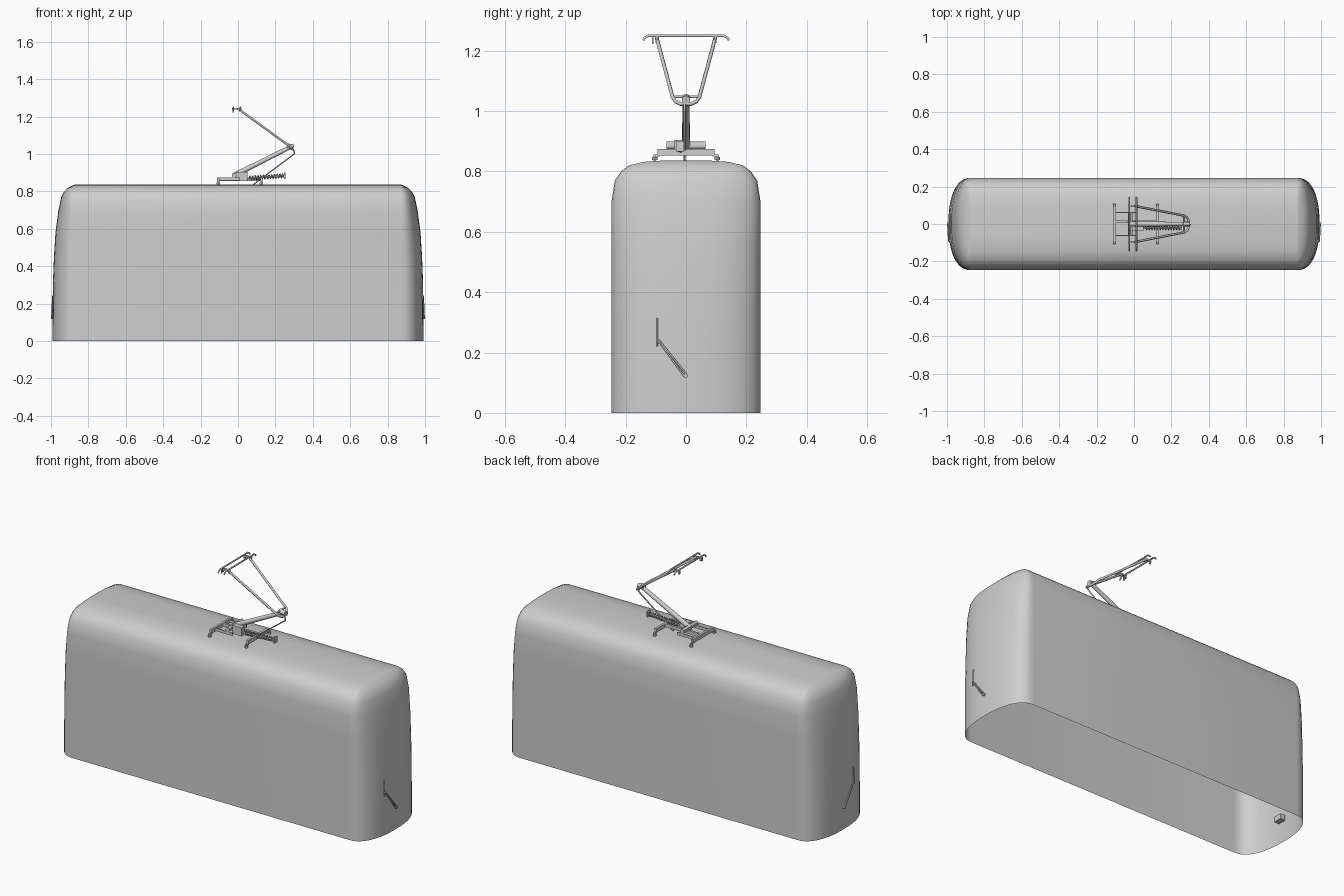
import bpy
import bmesh
import math
from mathutils import Vector

cube = bpy.data.objects.get("Cube")
if cube:
    bpy.data.objects.remove(cube, do_unlink=True)

grey = bpy.data.materials.new("plain grey")
grey.use_nodes = True
grey.diffuse_color = (0.62, 0.62, 0.62, 1)
grey.node_tree.nodes["Principled BSDF"].inputs["Base Color"].default_value = grey.diffuse_color


def finish(name, bm, smooth=True):
    mesh = bpy.data.meshes.new(name)
    bm.to_mesh(mesh)
    bm.free()
    obj = bpy.data.objects.new(name, mesh)
    bpy.context.collection.objects.link(obj)
    mesh.materials.append(grey)
    if smooth:
        bpy.ops.object.select_all(action="DESELECT")
        obj.select_set(True)
        bpy.context.view_layer.objects.active = obj
        bpy.ops.object.shade_smooth_by_angle(angle=math.radians(30))
    return obj


def box(name, centre, size):
    bm = bmesh.new()
    bmesh.ops.create_cube(bm, size=1)
    bmesh.ops.scale(bm, vec=size, verts=bm.verts)
    bmesh.ops.translate(bm, vec=centre, verts=bm.verts)
    return finish(name, bm, False)


def cylinder(name, start, end, r1, r2=None, sides=12):
    start, end = Vector(start), Vector(end)
    axis = end - start
    bm = bmesh.new()
    bmesh.ops.create_cone(bm, cap_ends=True, segments=sides, radius1=r1,
                          radius2=r1 if r2 is None else r2, depth=axis.length)
    bmesh.ops.rotate(bm, verts=bm.verts, cent=(0, 0, 0),
                     matrix=axis.to_track_quat("Z", "Y").to_matrix())
    bmesh.ops.translate(bm, vec=(start + end) / 2, verts=bm.verts)
    return finish(name, bm)


def tube(name, points, radius):
    curve = bpy.data.curves.new(name, "CURVE")
    curve.dimensions = "3D"
    curve.bevel_depth = radius
    curve.bevel_resolution = 1
    curve.use_fill_caps = True
    spline = curve.splines.new("POLY")
    spline.points.add(len(points) - 1)
    for p, co in zip(spline.points, points):
        p.co = (*co, 1)
    obj = bpy.data.objects.new(name, curve)
    bpy.context.collection.objects.link(obj)
    curve.materials.append(grey)
    return obj


# Body shell, open underneath: stacked plan outlines (height, end bulge, half width)
LEVELS = [(0, .122, .247), (.3, .12, .247), (.45, .114, .247), (.58, .106, .247),
          (.7, .09, .247), (.77, .075, .236), (.8, .06, .215), (.82, .038, .19),
          (.832, .014, .14), (.836, .004, .08)]
STRAIGHT, STEPS, POWER = 0.87, 10, 2 / 2.35


def outline(bulge, half):
    quarter = []
    for i in range(STEPS + 1):
        a = math.pi / 2 * i / STEPS
        quarter.append((STRAIGHT + bulge * max(math.cos(a), 0) ** POWER,
                        half * math.sin(a) ** POWER))
    right = [(x, -y) for x, y in quarter[:0:-1]] + quarter
    return right + [(-x, -y) for x, y in right]


bm = bmesh.new()
rings = [[bm.verts.new((x, y, z)) for x, y in outline(d, w)] for z, d, w in LEVELS]
for low, high in zip(rings, rings[1:]):
    n = len(low)
    for i in range(n):
        j = (i + 1) % n
        bm.faces.new((low[i], low[j], high[j], high[i]))
bm.faces.new(rings[-1])
finish("body_shell", bm)

# Pantograph base frame with its insulator feet
for x, end in ((-.105, "rear"), (.125, "front")):
    box(f"{end}_cross_bar", (x, 0, .864), (.012, .19, .022))
    for y, side in ((-.103, "right"), (.103, "left")):
        cylinder(f"{end}_{side}_foot", (x, y, .828), (x, y, .85), .004)
        cylinder(f"{end}_{side}_insulator", (x, y, .838), (x, y, .848), .009)
        box(f"{end}_{side}_foot_bracket", (x, y * .95, .853), (.01, .02, .008))
for y, side in ((-.062, "right"), (.062, "left")):
    box(f"{side}_frame_rail", (-.05, y, .866), (.12, .006, .016))
box("centre_beam", (.01, .012, .866), (.23, .012, .018))
cylinder("pivot_shaft", (-.02, -.065, .886), (-.02, .065, .886), .013)
box("drive_box", (.02, -.025, .88), (.06, .026, .048))

# Raising spring, around its rod
turns, per_turn = 13, 10
coil = []
for i in range(turns * per_turn + 1):
    a = math.tau * i / per_turn
    coil.append((.06 + .19 * i / (turns * per_turn), -.02 + .011 * math.cos(a),
                 .872 + .012 * i / (turns * per_turn) + .011 * math.sin(a)))
tube("spring_coil", coil, .003)
cylinder("spring_rod", (.02, -.02, .868), (.255, -.02, .884), .005)
box("spring_end_plate", (.25, -.02, .884), (.006, .026, .034))

# Lower arm, elbow and thin guide rod
cylinder("lower_arm", (-.025, 0, .884), (.275, 0, 1.035), .014, .011)
cylinder("elbow_joint", (.262, 0, 1.043), (.298, 0, 1.037), .014)
tube("guide_rod", [(.08, -.005, .835), (.3, -.005, 1.0), (.302, -.005, 1.012),
                   (.285, -.005, 1.04)], .004)

# Upper arm frame: two legs joined by a bent elbow tube
leg = [(.0, .097, 1.243), (.272, .044, 1.045), (.284, .034, 1.032), (.292, .018, 1.024)]
tube("upper_arm_frame", leg + [(x, -y, z) for x, y, z in reversed(leg)], .0065)
tube("upper_arm_brace", [(.268, -.045, 1.048), (.268, .045, 1.048)], .005)

# Contact strips with drooping horns, and the cross pieces that carry them
half = [(.1425, 1.235), (.137, 1.243), (.125, 1.25)]
for x, side in ((-.025, "rear"), (.013, "front")):
    path = [(x, -y, z) for y, z in half] + [(x, y, z) for y, z in reversed(half)]
    tube(f"{side}_contact_strip", path, .0045)
for y, side in ((-.097, "right"), (.097, "left")):
    box(f"{side}_strip_carrier", (-.006, y, 1.243), (.05, .008, .008))
    for x in (-.025, .013):
        box(f"{side}_strip_clip", (x, y, 1.236), (.009, .008, .02))
box("strip_damper", (-.025, -.11, 1.233), (.008, .006, .022))

# Windscreen wipers on both ends
for s, end in ((1, "front"), (-1, "rear")):
    tube(f"{end}_wiper_blade", [(s * .988, -.095, .22), (s * .985, -.095, .315)], .003)
    for shift in (-.004, .004):
        tube(f"{end}_wiper_arm", [(s * .996, shift, .122 + shift * .7),
                                  (s * .991, -.092 + shift * .4, .242)], .003)
    cylinder(f"{end}_wiper_pivot", (s * .965, 0, .124), (s * 1.0, 0, .124), .007)
    box(f"{end}_wiper_motor", (s * .965, 0, .124), (.03, .05, .03))
